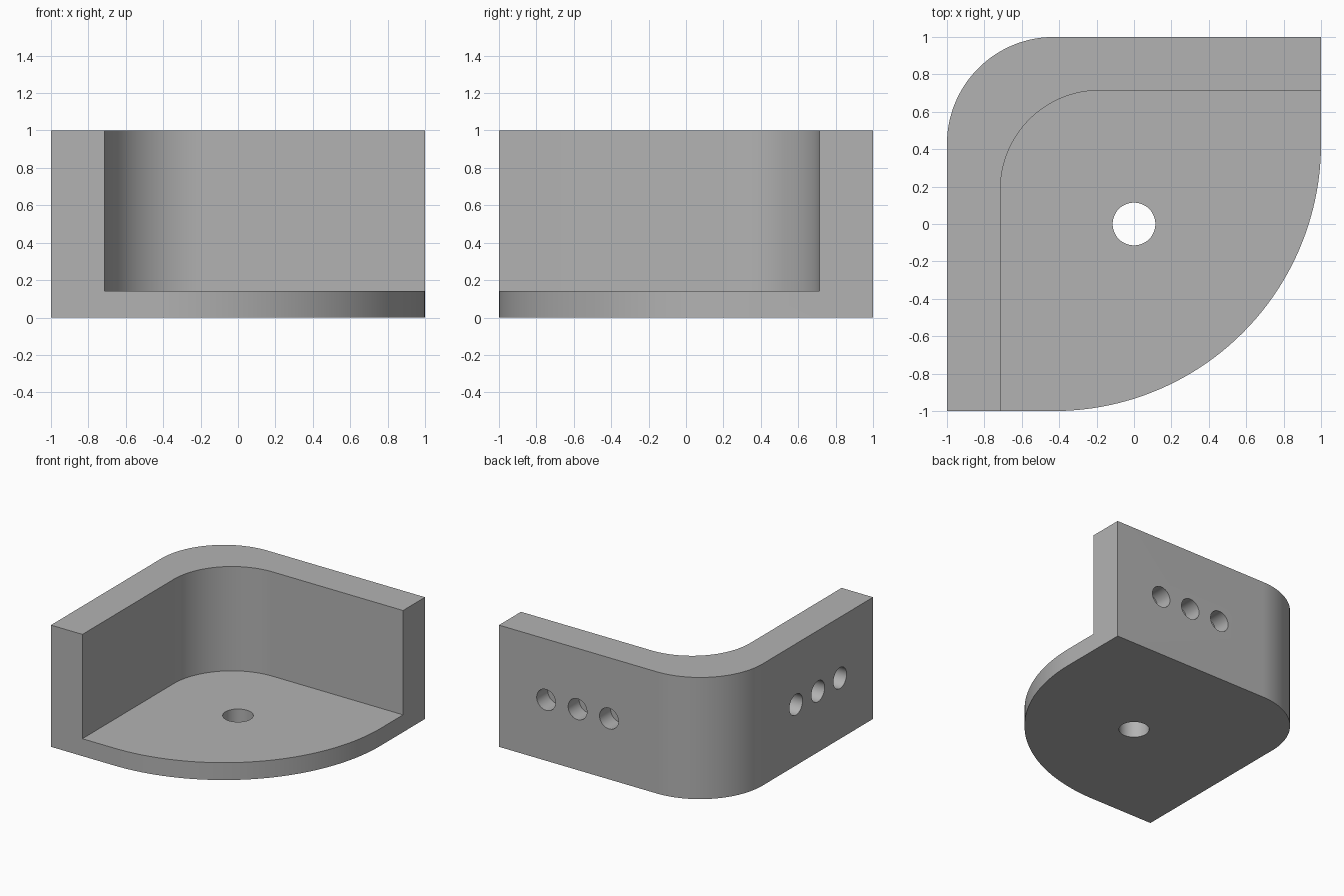
import bpy
import bmesh
from math import pi, cos, sin
from mathutils import Matrix, Vector

cube = bpy.data.objects.get("Cube")
if cube:
    bpy.data.objects.remove(cube, do_unlink=True)

UNIT = 2 / 7                  # wall thickness
FLOOR = UNIT / 2
INNER = 1 - UNIT

grey = bpy.data.materials.new("plain grey")
grey.use_nodes = True
grey.diffuse_color = (0.45, 0.45, 0.45, 1)
grey.node_tree.nodes["Principled BSDF"].inputs["Base Color"].default_value = grey.diffuse_color


def make_object(name, bm):
    bmesh.ops.recalc_face_normals(bm, faces=bm.faces)
    mesh = bpy.data.meshes.new(name)
    bm.to_mesh(mesh)
    bm.free()
    mesh.materials.append(grey)
    obj = bpy.data.objects.new(name, mesh)
    bpy.context.collection.objects.link(obj)
    return obj


def arc(cx, cy, radius, start, end, steps):
    angles = [start + (end - start) * i / steps for i in range(steps + 1)]
    return [(cx + radius * cos(a), cy + radius * sin(a)) for a in angles]


def prism(name, outline, z0, z1):
    bm = bmesh.new()
    face = bm.faces.new([bm.verts.new((x, y, z0)) for x, y in outline])
    out = bmesh.ops.extrude_face_region(bm, geom=[face])
    top = [v for v in out["geom"] if isinstance(v, bmesh.types.BMVert)]
    bmesh.ops.translate(bm, verts=top, vec=(0, 0, z1 - z0))
    return make_object(name, bm)


def drill(name, centre, axis, radius, depth):
    """Cylinder reaching the given depth on both sides of its centre."""
    bm = bmesh.new()
    turn = Vector(axis).to_track_quat('Z', 'Y').to_matrix().to_4x4()
    bmesh.ops.create_cone(bm, cap_ends=True, segments=48, radius1=radius,
                          radius2=radius, depth=2 * depth,
                          matrix=Matrix.Translation(centre) @ turn)
    return make_object(name, bm)


# Body: square back right and front left corners, rounded on the other two
c = 1.5 * UNIT
outline = [(-1, -1)] + arc(-c, c, 1 + c, -pi / 2, 0, 64) + [(1, 1)]
outline += arc(-c, c, 1 - c, pi / 2, pi, 32)
bracket = prism("corner_bracket", outline, 0, 1)

# Open pocket that leaves the floor and the curved wall
r = 0.53
pocket = [(-INNER, -1.5), (1.5, -1.5), (1.5, INNER)]
pocket += arc(-INNER + r, INNER - r, r, pi / 2, pi, 32)
cutters = [prism("pocket_cutter", pocket, FLOOR, 1.5)]

# Through hole in the floor, three blind holes in each wall
cutters.append(drill("floor_hole_cutter", (0, 0, 0), (0, 0, 1), 0.4 * UNIT, 0.3))
for i in range(3):
    cutters.append(drill("back_hole_cutter", (i * UNIT, 1, 0.5), (0, 1, 0), 0.3 * UNIT, FLOOR))
    cutters.append(drill("side_hole_cutter", (-1, -i * UNIT, 0.5), (1, 0, 0), 0.3 * UNIT, FLOOR))

bpy.ops.object.select_all(action='DESELECT')
bracket.select_set(True)
bpy.context.view_layer.objects.active = bracket
for cutter in cutters:
    cutter.hide_render = True
    mod = bracket.modifiers.new("cut", 'BOOLEAN')
    mod.operation = 'DIFFERENCE'
    mod.solver = 'EXACT'
    mod.object = cutter
    bpy.ops.object.modifier_apply(modifier=mod.name)
    bpy.data.objects.remove(cutter, do_unlink=True)

bpy.ops.object.shade_smooth_by_angle(angle=pi / 6)
